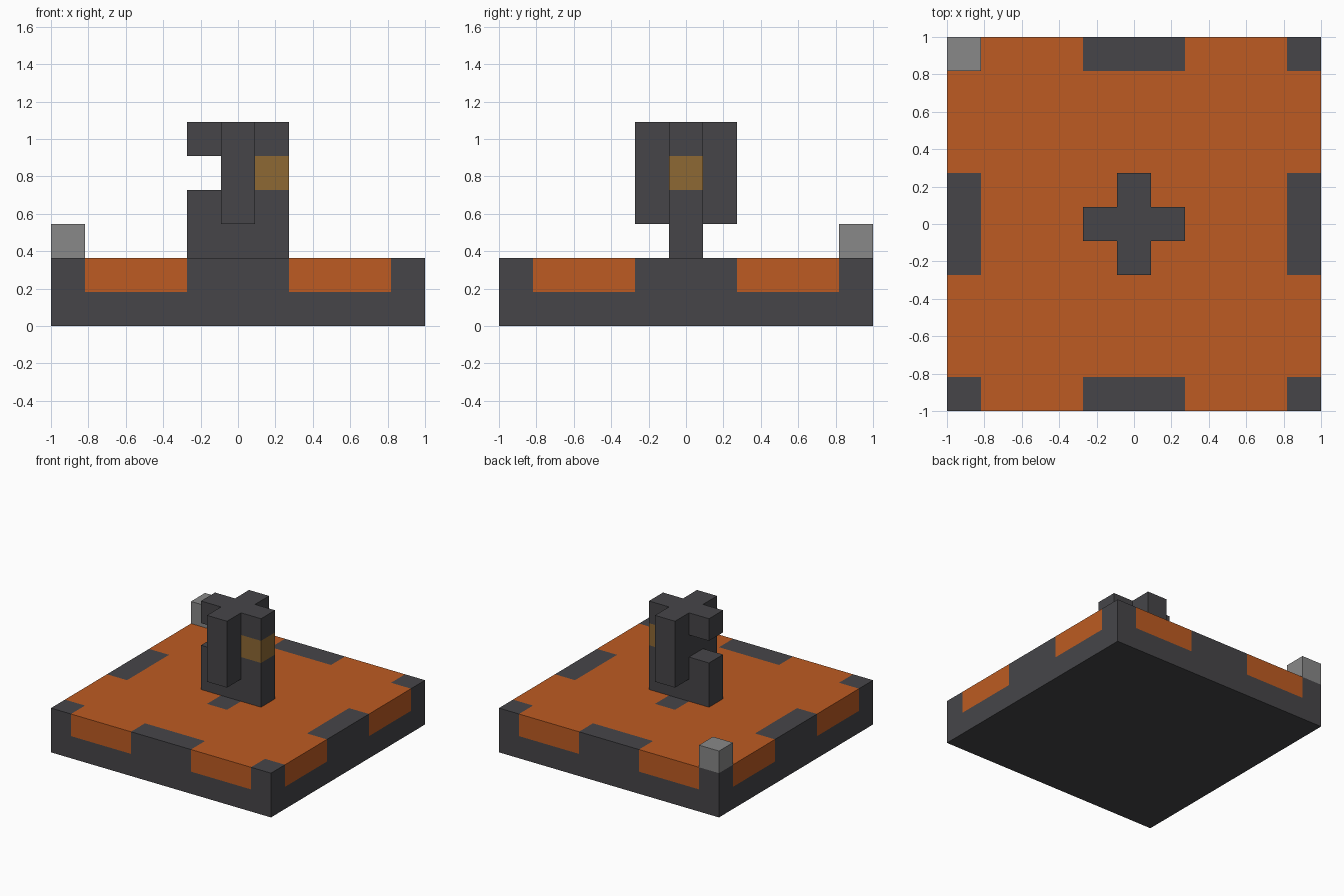
import bpy
import bmesh
from mathutils import Vector

cube = bpy.data.objects.get("Cube")
if cube:
    bpy.data.objects.remove(cube, do_unlink=True)

U = 2 / 11  # edge of one block


def material(name, colour):
    mat = bpy.data.materials.new(name)
    mat.use_nodes = True
    mat.diffuse_color = (*colour, 1)
    bsdf = next(n for n in mat.node_tree.nodes if n.type == 'BSDF_PRINCIPLED')
    bsdf.inputs["Base Color"].default_value = (*colour, 1)
    bsdf.inputs["Roughness"].default_value = 0.8
    return mat


DARK = material("charcoal", (0.061, 0.060, 0.066))
ORANGE = material("burnt orange", (0.51, 0.105, 0.016))
GOLD = material("dull gold", (0.27, 0.14, 0.034))
GREY = material("mid grey", (0.246, 0.246, 0.246))


def block_mesh(name, cells, mats, rule=lambda cell, centre: 0):
    """Outer skin of a set of unit blocks; rule picks each face's material."""
    bm = bmesh.new()
    axes = [Vector(a) for a in ((1, 0, 0), (0, 1, 0), (0, 0, 1))]
    for cell in sorted(cells):
        middle = Vector(cell) + Vector((0, 0, 0.5))
        for i, axis in enumerate(axes):
            for sign in (1, -1):
                n = axis * sign
                if tuple(int(c) for c in Vector(cell) + n) in cells:
                    continue
                a = axes[(i + 1) % 3] / 2
                b = axes[(i + 2) % 3] / 2 * sign
                centre = middle + n / 2
                corners = (centre - a - b, centre + a - b, centre + a + b, centre - a + b)
                face = bm.faces.new([bm.verts.new(c * U) for c in corners])
                face.material_index = rule(cell, centre)
    bmesh.ops.remove_doubles(bm, verts=bm.verts, dist=U / 100)
    mesh = bpy.data.meshes.new(name)
    bm.to_mesh(mesh)
    bm.free()
    for mat in mats:
        mesh.materials.append(mat)
    obj = bpy.data.objects.new(name, mesh)
    bpy.context.collection.objects.link(obj)
    return obj


# Base slab: orange upper layer with dark corners, edge centres and middle cross
def slab_colour(cell, centre):
    near, far = sorted((abs(cell[0]), abs(cell[1])))
    rim = far == 5 and (near <= 1 or near == 5)
    cross = far <= 1 and near == 0
    return 0 if centre.z <= 1 or rim or cross else 1


span = range(-5, 6)
block_mesh("base_slab", {(x, y, z) for x in span for y in span for z in (0, 1)},
           [DARK, ORANGE], slab_colour)

# Cross-shaped tower: raised front and back wings, notch on one side, gold block opposite
tower = {(x, 0, z) for x in (-1, 0, 1) for z in range(2, 6)}
tower |= {(0, y, z) for y in (-1, 1) for z in range(3, 6)}
tower.remove((-1, 0, 4))
block_mesh("tower", tower, [DARK, GOLD], lambda cell, centre: int(cell == (1, 0, 4)))

# Loose block on the back corner
block_mesh("corner_block", {(-5, 5, 2)}, [GREY])
